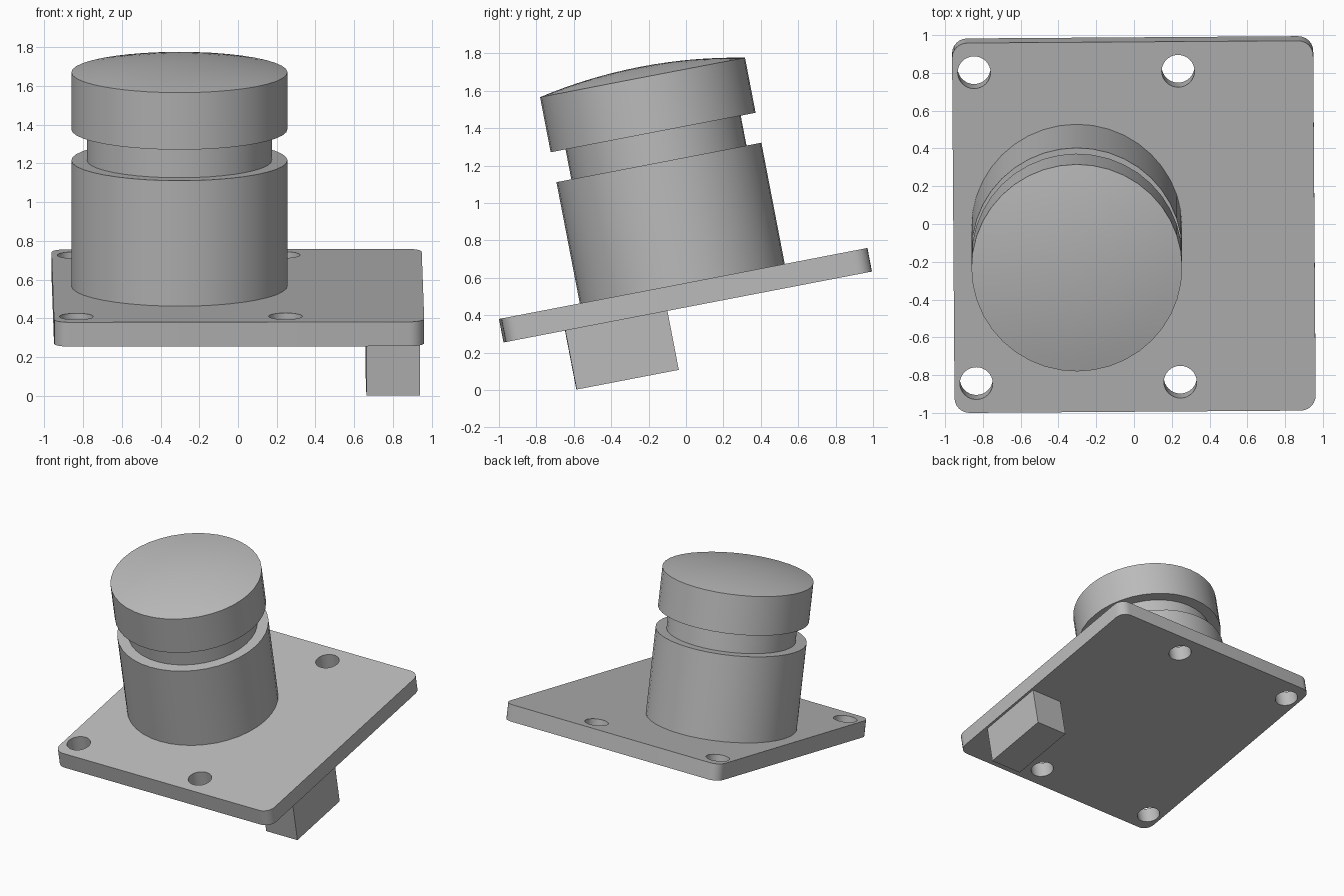
import bpy, bmesh, math
from mathutils import Matrix, Vector

cube = bpy.data.objects.get("Cube")
if cube:
    bpy.data.objects.remove(cube, do_unlink=True)

GREY = (0.5, 0.5, 0.5, 1)
mat = bpy.data.materials.new("plain grey")
mat.use_nodes = True
mat.diffuse_color = GREY
mat.node_tree.nodes["Principled BSDF"].inputs["Base Color"].default_value = GREY

# Whole assembly leans forward, with a hair of yaw
TILT = Matrix.Rotation(math.radians(10.9), 4, 'X') @ Matrix.Rotation(math.radians(0.4), 4, 'Z')
PLATE_Y = 0.093
PLATE_BOTTOM, PLATE_TOP = 0.434, 0.562


def finish(name, bm, smooth=True):
    bmesh.ops.recalc_face_normals(bm, faces=bm.faces)
    mesh = bpy.data.meshes.new(name)
    bm.to_mesh(mesh)
    bm.free()
    mesh.materials.append(mat)
    obj = bpy.data.objects.new(name, mesh)
    bpy.context.collection.objects.link(obj)
    obj.matrix_world = TILT
    if smooth:
        bpy.ops.object.select_all(action='DESELECT')
        obj.select_set(True)
        bpy.context.view_layer.objects.active = obj
        bpy.ops.object.shade_smooth_by_angle(angle=math.radians(30))
    return obj


def box(bm, size, centre):
    m = Matrix.Translation(centre) @ Matrix.Diagonal((*size, 1))
    return bmesh.ops.create_cube(bm, size=1, matrix=m)


# Mounting plate with rounded corners
bm = bmesh.new()
box(bm, (1.912, 1.994, PLATE_TOP - PLATE_BOTTOM),
    (0, PLATE_Y, (PLATE_TOP + PLATE_BOTTOM) / 2))
uprights = [e for e in bm.edges if abs(e.verts[0].co.z - e.verts[1].co.z) > 0.01]
bmesh.ops.bevel(bm, geom=uprights, offset=0.08, segments=6, profile=0.5, affect='EDGES')
plate = finish("mounting_plate", bm, smooth=False)

# Four screw holes
bm = bmesh.new()
for x in (-0.84, 0.24):
    for side in (-1, 1):
        bmesh.ops.create_cone(bm, cap_ends=True, segments=32, radius1=0.087, radius2=0.087,
                              depth=0.4, matrix=Matrix.Translation((x, PLATE_Y + side * 0.838, 0.5)))
cutter = finish("hole_cutter", bm, smooth=False)
cut = plate.modifiers.new("screw_holes", 'BOOLEAN')
cut.object = cutter
cut.solver = 'EXACT'
bpy.context.view_layer.objects.active = plate
plate.select_set(True)
bpy.ops.object.modifier_apply(modifier=cut.name)
bpy.data.objects.remove(cutter, do_unlink=True)
bpy.ops.object.shade_smooth_by_angle(angle=math.radians(30))

# Turned body: lower drum, neck, cap and shallow dome
R, NECK, DOME = 0.558, 0.477, 0.058
profile = [(R, PLATE_TOP), (R, 1.222), (NECK, 1.222), (NECK, 1.385), (R, 1.385), (R, 1.685)]
sphere = (R * R + DOME * DOME) / (2 * DOME)
rings = 8
for i in range(1, rings + 1):
    r = R * (1 - i / rings)
    profile.append((r, 1.685 + DOME - sphere + math.sqrt(sphere ** 2 - r * r)))
profile.insert(0, (0, PLATE_TOP))

bm = bmesh.new()
centre = Vector((-0.302, 0.09, 0))
verts = [bm.verts.new(centre + Vector((r, 0, z))) for r, z in profile]
edges = [bm.edges.new(pair) for pair in zip(verts, verts[1:])]
bmesh.ops.spin(bm, geom=verts + edges, cent=centre, axis=(0, 0, 1),
               angle=math.tau, steps=40, use_duplicate=False)
bmesh.ops.remove_doubles(bm, verts=bm.verts, dist=0.0005)
# Rim of the dome stays crisp although the angle is shallow elsewhere
finish("drum_neck_and_cap", bm)

# Connector block beneath the plate
bm = bmesh.new()
box(bm, (0.278, 0.556, PLATE_BOTTOM - 0.113), (0.798, -0.302, (PLATE_BOTTOM + 0.113) / 2))
finish("connector_block", bm, smooth=False)
